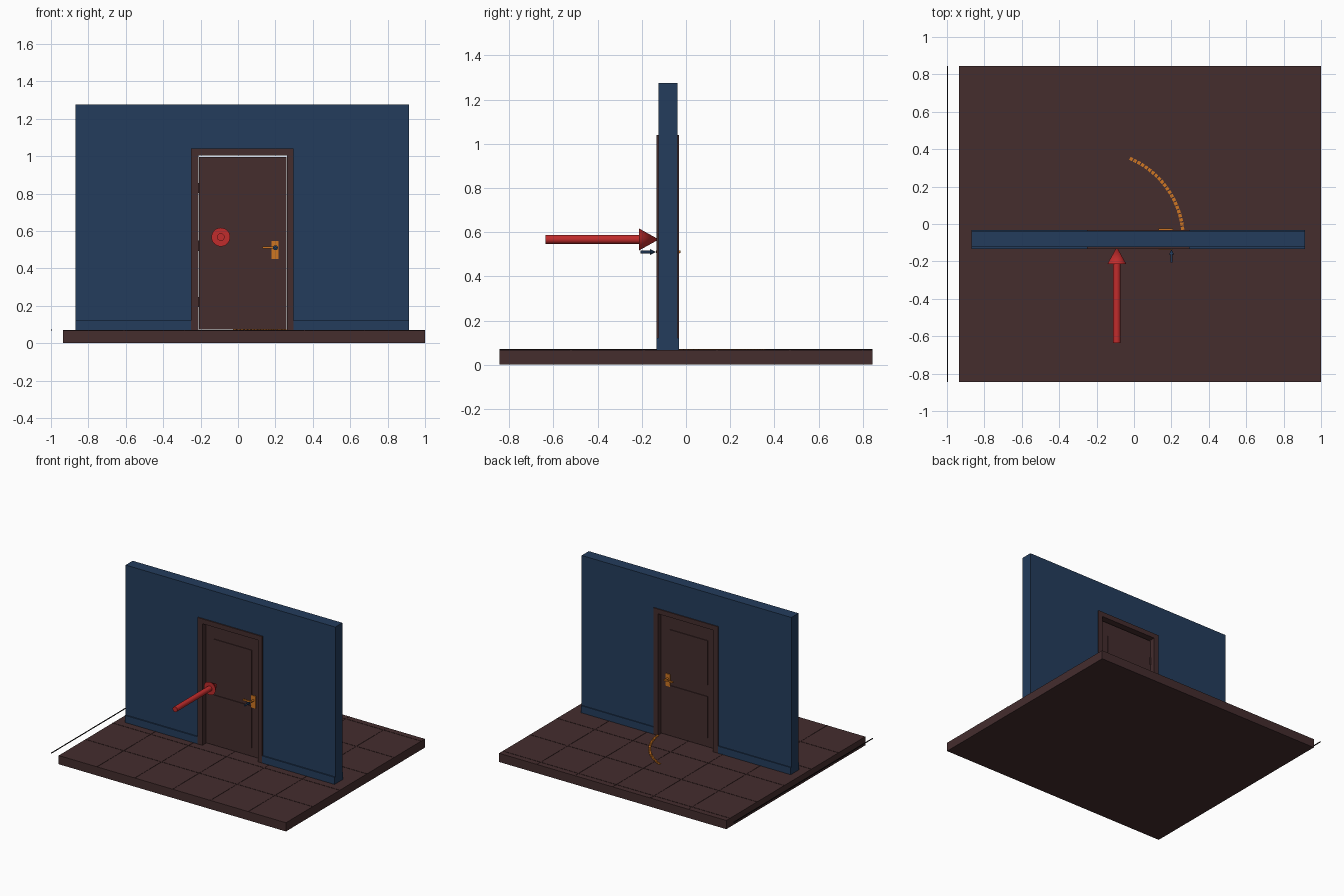
import bpy
import math

cube = bpy.data.objects.get("Cube")
if cube:
    bpy.data.objects.remove(cube, do_unlink=True)


def material(name, rgb):
    m = bpy.data.materials.new(name)
    m.use_nodes = True
    m.diffuse_color = (*rgb, 1)
    m.node_tree.nodes["Principled BSDF"].inputs["Base Color"].default_value = (*rgb, 1)
    return m


BLUE = material("navy_blue", (0.017, 0.046, 0.108))
BROWN = material("dark_brown", (0.058, 0.026, 0.027))
ORANGE = material("orange", (0.62, 0.18, 0.016))
RED = material("red", (0.53, 0.025, 0.025))
BLACK = material("black", (0.01, 0.008, 0.008))


def box(name, x, y, z, mat):
    """Box from (min, max) ranges on each axis."""
    bpy.ops.mesh.primitive_cube_add(size=1)
    o = bpy.context.object
    o.name = name
    o.location = [(a + b) / 2 for a, b in (x, y, z)]
    o.scale = [b - a for a, b in (x, y, z)]
    o.data.materials.append(mat)
    return o


def cone_y(name, x, z, y0, y1, r0, r1, mat):
    """Round part running along y from y0 (radius r0) to y1 (radius r1)."""
    bpy.ops.mesh.primitive_cone_add(vertices=32, radius1=r0, radius2=r1, depth=y1 - y0,
                                    location=(x, (y0 + y1) / 2, z),
                                    rotation=(-math.pi / 2, 0, 0))
    o = bpy.context.object
    o.name = name
    o.data.materials.append(mat)
    bpy.ops.object.shade_smooth_by_angle()
    return o


FLOOR = 0.067
TRIM_Y = (-0.133, -0.031)
WALL_Y = (-0.124, -0.038)
LEFT, RIGHT, HEAD = -0.21, 0.262, 1.003   # door opening
MID_Y = -0.08

# Floor slab with fine raised tile seams
box("floor", (-0.935, 1.0), (-0.845, 0.845), (0, FLOOR), BROWN)
seam = (FLOOR - 0.002, FLOOR + 0.002)
for i in range(5):
    x = -0.61 + 0.322 * i
    y = -0.52 + 0.33 * i
    box("floor_seam_long", (x - 0.002, x + 0.002), (-0.845, 0.845), seam, BROWN)
    box("floor_seam_cross", (-0.935, 1.0), (y - 0.002, y + 0.002), seam, BROWN)

# Thin marker line beside the floor
box("side_line", (-1.0, -0.994), (-0.845, 0.845), (FLOOR, FLOOR + 0.005), BLACK)

# Wall around the opening, with skirting on both faces
for side, a, b in (("right", -0.87, LEFT - 0.01), ("left", RIGHT + 0.01, 0.915)):
    box("wall_" + side, (a, b), WALL_Y, (FLOOR, 1.275), BLUE)
box("wall_above_door", (LEFT - 0.01, RIGHT + 0.01), WALL_Y, (HEAD + 0.01, 1.275), BLUE)
for side, a, b in (("right", -0.87, -0.251), ("left", 0.298, 0.915)):
    for face, y in (("front", (TRIM_Y[0], WALL_Y[0])), ("back", (WALL_Y[1], TRIM_Y[1]))):
        box(f"skirting_{side}_{face}", (a, b), y, (FLOOR, 0.122), BLUE)

# Door frame
box("frame_right", (-0.251, LEFT), TRIM_Y, (FLOOR, 1.04), BROWN)
box("frame_left", (RIGHT, 0.298), TRIM_Y, (FLOOR, 1.04), BROWN)
box("frame_head", (LEFT, RIGHT), TRIM_Y, (HEAD, 1.04), BROWN)

# Door leaf with raised panels on both faces
DOOR_Y = (MID_Y - 0.012, MID_Y + 0.012)
box("door", (LEFT + 0.002, RIGHT - 0.002), DOOR_Y, (FLOOR + 0.005, 0.994), BROWN)
for z in ((0.14, 0.46), (0.55, 0.89)):
    box("door_panel", (-0.14, 0.185), (DOOR_Y[0] - 0.005, DOOR_Y[1] + 0.005), z, BROWN)

# Hinge knuckles
for z in (0.22, 0.52, 0.83):
    bpy.ops.mesh.primitive_cylinder_add(vertices=16, radius=0.006, depth=0.055,
                                        location=(LEFT + 0.003, DOOR_Y[1], z))
    hinge = bpy.context.object
    hinge.name = "hinge"
    hinge.data.materials.append(BROWN)
    bpy.ops.object.shade_smooth_by_angle()

# Handles: plate, neck and lever on each face
for face, s in (("front", -1), ("back", 1)):
    def out(a, b):
        return tuple(sorted((MID_Y + s * a, MID_Y + s * b)))
    box("handle_plate_" + face, (0.18, 0.216), out(0.011, 0.018), (0.45, 0.545), ORANGE)
    cone_y("handle_neck_" + face, 0.2, 0.51, *out(0.018, 0.05), 0.007, 0.007, ORANGE)
    box("handle_lever_" + face, (0.132, 0.208), out(0.044, 0.055), (0.505, 0.516), ORANGE)

# Arrows pointing at the door
cone_y("push_arrow_shaft", -0.092, 0.567, -0.635, -0.213, 0.02, 0.02, RED)
cone_y("push_arrow_head", -0.092, 0.567, -0.213, -0.123, 0.05, 0.0, RED)
cone_y("handle_arrow_shaft", 0.2, 0.51, -0.205, -0.162, 0.006, 0.006, BLUE)
cone_y("handle_arrow_head", 0.2, 0.51, -0.162, -0.136, 0.013, 0.0, BLUE)

# Dashed arc showing the door swing
RADIUS, DASHES = 0.468, 22
for i in range(DASHES):
    t = math.radians(7 + 59 * i / (DASHES - 1))
    dash = box("swing_dash", (-0.009, 0.009), (-0.0085, 0.0085),
               (FLOOR, FLOOR + 0.005), ORANGE)
    dash.location.x = LEFT + 0.005 + RADIUS * math.cos(t)
    dash.location.y = MID_Y + RADIUS * math.sin(t)
    dash.rotation_euler.z = t
